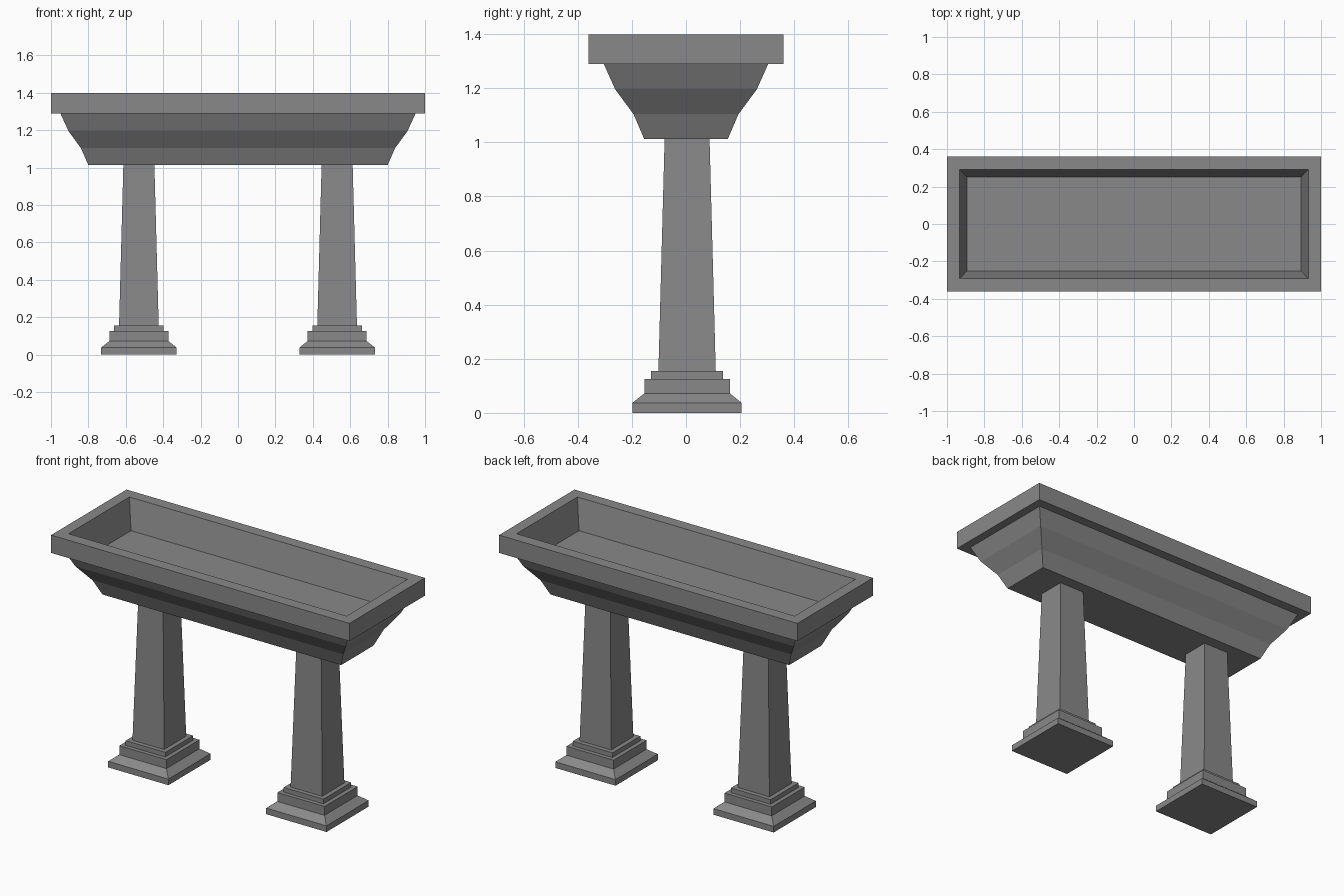
import bpy
import bmesh

cube = bpy.data.objects.get("Cube")
if cube:
    bpy.data.objects.remove(cube, do_unlink=True)

stone = bpy.data.materials.new("grey_stone")
stone.use_nodes = True
colour = (0.25, 0.25, 0.25, 1)
stone.diffuse_color = colour
stone.node_tree.nodes["Principled BSDF"].inputs["Base Color"].default_value = colour


def stepped_block(name, rings, centre=(0, 0)):
    """Join rectangular rings (half x, half y, z) into a closed flat-faced solid."""
    bm = bmesh.new()
    loops = []
    for hx, hy, z in rings:
        corners = ((-hx, -hy), (hx, -hy), (hx, hy), (-hx, hy))
        loops.append([bm.verts.new((x, y, z)) for x, y in corners])
    for low, high in zip(loops, loops[1:]):
        for i in range(4):
            j = (i + 1) % 4
            bm.faces.new((low[i], low[j], high[j], high[i]))
    bm.faces.new(loops[0][::-1])
    bm.faces.new(loops[-1])
    bmesh.ops.recalc_face_normals(bm, faces=bm.faces)
    mesh = bpy.data.meshes.new(name)
    bm.to_mesh(mesh)
    bm.free()
    mesh.materials.append(stone)
    obj = bpy.data.objects.new(name, mesh)
    obj.location = (*centre, 0)
    bpy.context.collection.objects.link(obj)
    return obj


# Trough: moulded underside, overhanging rim, then down into the hollow
stepped_block("trough", [
    (0.80, 0.155, 1.013),
    (0.84, 0.194, 1.104),
    (0.907, 0.262, 1.196),
    (0.95, 0.304, 1.29),
    (1.0, 0.361, 1.29),
    (1.0, 0.361, 1.398),
    (0.932, 0.291, 1.398),
    (0.892, 0.25, 1.22),
])

# Pedestals: square stepped base and tapering shaft, as (half width, height)
base_profile = [(0.202, 0), (0.202, 0.037), (0.158, 0.072), (0.158, 0.126),
                (0.133, 0.126), (0.133, 0.154), (0.106, 0.154)]
shaft_profile = [(0.106, 0.154), (0.083, 1.013)]

for side, x in (("right", -0.53), ("left", 0.53)):
    profile = base_profile + shaft_profile[1:]
    stepped_block(f"{side}_pedestal", [(h, h, z) for h, z in profile], (x, 0.004))
